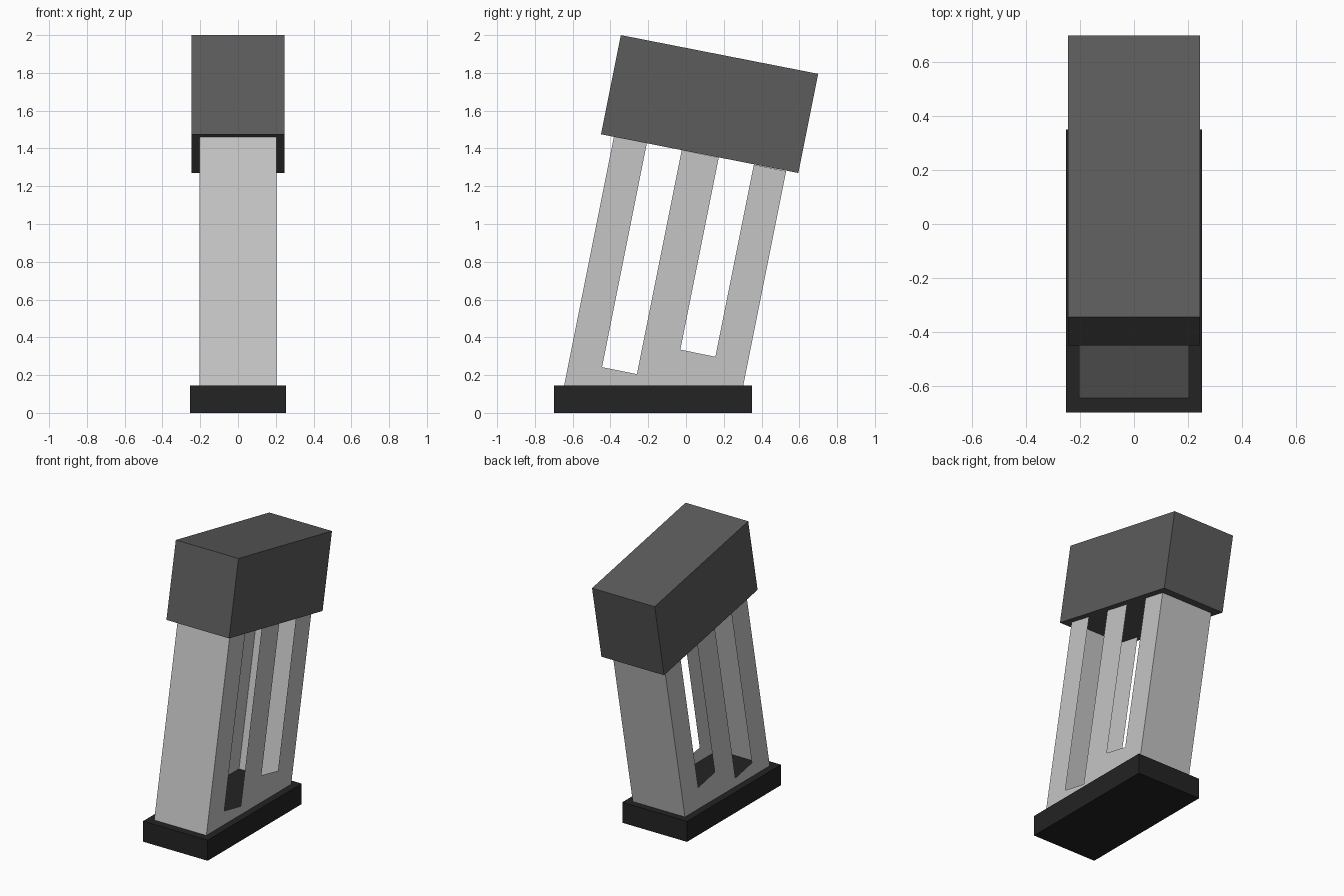
import bpy
import bmesh

cube = bpy.data.objects.get("Cube")
if cube:
    bpy.data.objects.remove(cube, do_unlink=True)

LEAN = 0.2          # y shift per unit of height
BASE_TOP = 0.145


def material(name, value):
    mat = bpy.data.materials.new(name)
    mat.use_nodes = True
    color = (value, value, value, 1)
    mat.diffuse_color = color
    mat.node_tree.nodes["Principled BSDF"].inputs["Base Color"].default_value = color
    return mat


def finish(name, bm, mat):
    mesh = bpy.data.meshes.new(name)
    bm.to_mesh(mesh)
    bm.free()
    mesh.materials.append(mat)
    obj = bpy.data.objects.new(name, mesh)
    bpy.context.collection.objects.link(obj)
    return obj


def prism(name, profile, half_width, mat):
    """Extrude a side profile of (y, z) points across x."""
    bm = bmesh.new()
    face = bm.faces.new([bm.verts.new((-half_width, y, z)) for y, z in profile])
    out = bmesh.ops.extrude_face_region(bm, geom=[face])
    verts = [v for v in out["geom"] if isinstance(v, bmesh.types.BMVert)]
    bmesh.ops.translate(bm, verts=verts, vec=(2 * half_width, 0, 0))
    bmesh.ops.recalc_face_normals(bm, faces=bm.faces)
    return finish(name, bm, mat)


def leaning(foot_y, z):
    """Point on a leaning upright whose foot on the base is at foot_y."""
    return (foot_y + LEAN * (z - BASE_TOP), z)


def under_head(foot_y):
    """Point where a leaning upright reaches the underside of the head."""
    y0, z0 = foot_y - LEAN * BASE_TOP, 1.386
    z = (z0 - LEAN * y0) / (1 + LEAN * LEAN)
    return leaning(foot_y, z)


light = material("light grey", 0.56)
mid = material("dark grey", 0.107)
dark = material("near black", 0.017)

# Foot plate and tilted head block
prism("base_plate", [(-0.7, 0), (0.35, 0), (0.35, BASE_TOP), (-0.7, BASE_TOP)], 0.253, dark)
prism("head_block", [(-0.45, 1.475), (0.595, 1.27), (0.7, 1.795), (-0.345, 2.0)], 0.245, mid)

# Hollow leaning body: comb-shaped side sheets joined by front and back sheets
FRONT, BACK, HALF = -0.645, 0.303, 0.204
slots = [(-0.464, 0.242, -0.272, 0.205), (-0.068, 0.335, 0.125, 0.297)]

comb = [leaning(FRONT, BASE_TOP), under_head(FRONT)]
for y1, z1, y2, z2 in slots:
    comb += [under_head(y1), leaning(y1, z1), leaning(y2, z2), under_head(y2)]
comb += [under_head(BACK), leaning(BACK, BASE_TOP)]

bm = bmesh.new()
sides = [[bm.verts.new((s * HALF, y, z)) for y, z in comb] for s in (-1, 1)]
left, right = sides
bm.faces.new(left)
bm.faces.new(right[::-1])
bm.faces.new((left[1], left[0], right[0], right[1]))
bm.faces.new((left[-1], left[-2], right[-2], right[-1]))
bmesh.ops.recalc_face_normals(bm, faces=bm.faces)
bmesh.ops.triangulate(bm, faces=[f for f in bm.faces if len(f.verts) > 4])
finish("slotted_body", bm, light)
